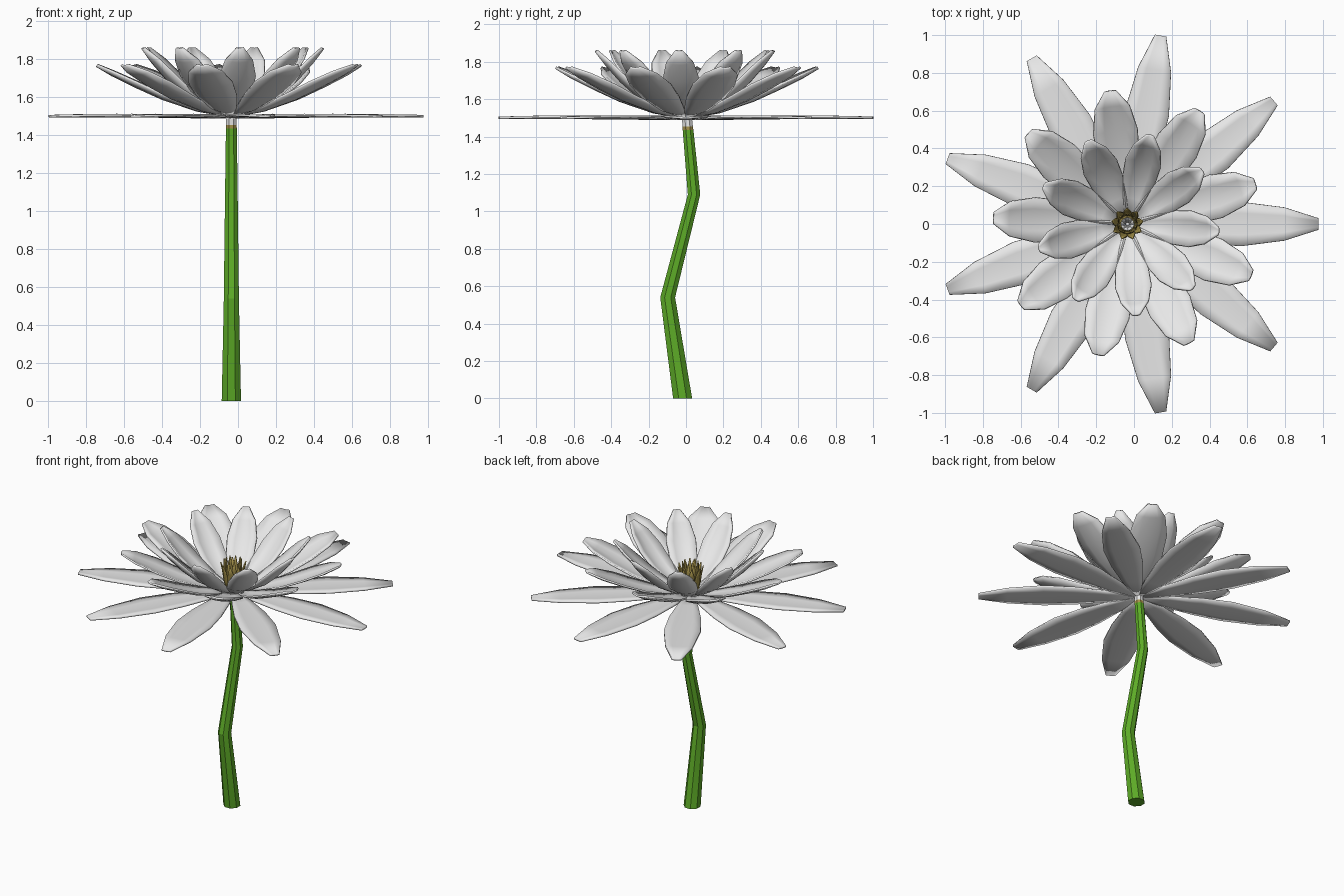
import bpy, bmesh, math
from mathutils import Matrix, Vector

if "Cube" in bpy.data.objects:
    bpy.data.objects.remove(bpy.data.objects["Cube"], do_unlink=True)

CENTRE = Vector((-0.035, 0, 1.495))


def material(name, rgb):
    m = bpy.data.materials.new(name)
    m.use_nodes = True
    m.diffuse_color = (*rgb, 1)
    m.node_tree.nodes["Principled BSDF"].inputs["Base Color"].default_value = (*rgb, 1)
    return m


white = material("petal white", (0.8, 0.8, 0.8))
green = material("stem green", (0.11, 0.41, 0.02))
gold = material("stamen gold", (0.38, 0.29, 0.07))


def finish(name, bm, mats, angle):
    bmesh.ops.recalc_face_normals(bm, faces=bm.faces)
    mesh = bpy.data.meshes.new(name)
    bm.to_mesh(mesh)
    bm.free()
    ob = bpy.data.objects.new(name, mesh)
    bpy.context.collection.objects.link(ob)
    for m in mats:
        mesh.materials.append(m)
    bpy.ops.object.select_all(action='DESELECT')
    ob.select_set(True)
    bpy.context.view_layer.objects.active = ob
    bpy.ops.object.shade_smooth_by_angle(angle=math.radians(angle))
    return ob


def petal_ring(name, spine, widths, cup, offset, mat, count=9, thick=0.012, lift=0):
    """Blades around the centre; spine holds (radius, height) per cross-section."""
    bm = bmesh.new()
    columns = [-1, -0.5, 0, 0.5, 1]
    for i in range(count):
        turn = Matrix.Rotation(math.radians(offset + i * 360 / count), 3, 'Z')
        rows = []
        for k, ((r, z), w) in enumerate(zip(spine, widths)):
            a, b = spine[max(k - 1, 0)], spine[min(k + 1, len(spine) - 1)]
            slope = math.atan2(b[1] - a[1], b[0] - a[0])
            row = []
            for c in columns:
                rise = cup * w * c * c
                p = Vector((r - math.sin(slope) * rise, w * c, z + lift + math.cos(slope) * rise))
                row.append(bm.verts.new(CENTRE + turn @ p))
            rows.append(row)
        for lower, upper in zip(rows, rows[1:]):
            for j in range(len(columns) - 1):
                bm.faces.new((lower[j], upper[j], upper[j + 1], lower[j + 1]))
    ob = finish(name, bm, [mat], 40)
    solid = ob.modifiers.new("thickness", 'SOLIDIFY')
    solid.thickness = thick
    solid.offset = 0
    return ob


# Three rings of petals, flat outside and steeper towards the middle
petal_ring("outer_petals",
           [(0.01, 0), (0.2, 0), (0.4, 0.003), (0.6, 0.004), (0.83, 0.004), (1.013, 0.004)],
           [0.015, 0.065, 0.102, 0.117, 0.088, 0.03], 0.07, 0, white)
petal_ring("middle_petals",
           [(0.01, 0.005), (0.18, 0.035), (0.36, 0.095), (0.5, 0.158), (0.63, 0.222), (0.71, 0.27)],
           [0.015, 0.066, 0.108, 0.118, 0.092, 0.03], 0.22, 17.4, white)
petal_ring("inner_petals",
           [(0.01, 0.01), (0.14, 0.048), (0.26, 0.12), (0.35, 0.2), (0.43, 0.29), (0.485, 0.362)],
           [0.015, 0.058, 0.088, 0.095, 0.072, 0.02], 0.3, -4.5, white)

# Crown of pointed stamens in two layers
petal_ring("outer_stamens", [(0.045, 0), (0.062, 0.07), (0.07, 0.13), (0.082, 0.185)],
           [0.016, 0.022, 0.018, 0.002], 0.25, 10, gold, thick=0.006, lift=0.01)
petal_ring("inner_stamens", [(0.035, 0), (0.048, 0.08), (0.052, 0.15), (0.05, 0.21)],
           [0.013, 0.017, 0.013, 0.002], 0.25, 30, gold, thick=0.006, lift=0.01)

# Bent, tapering eight-sided stem, with a pale neck under the flower
SIDES = 8
path = [(-0.018, 0, 0.055), (-0.098, 0.54, 0.043), (0.043, 1.09, 0.036),
        (0.011, 1.435, 0.031), (0.009, 1.455, 0.03), (0.005, 1.5, 0.029)]
bm = bmesh.new()
rings = []
for y, z, r in path:
    ring = []
    for s in range(SIDES):
        a = (s + 0.5) * 2 * math.pi / SIDES
        ring.append(bm.verts.new((CENTRE.x + r * math.cos(a), y + r * math.sin(a), z)))
    rings.append(ring)
band_materials = [0, 0, 0, 1, 2]
for lower, upper, slot in zip(rings, rings[1:], band_materials):
    for s in range(SIDES):
        n = (s + 1) % SIDES
        bm.faces.new((lower[s], lower[n], upper[n], upper[s])).material_index = slot
bm.faces.new(rings[0])
bm.faces.new(rings[-1]).material_index = 2
finish("stem", bm, [green, gold, white], 20)
